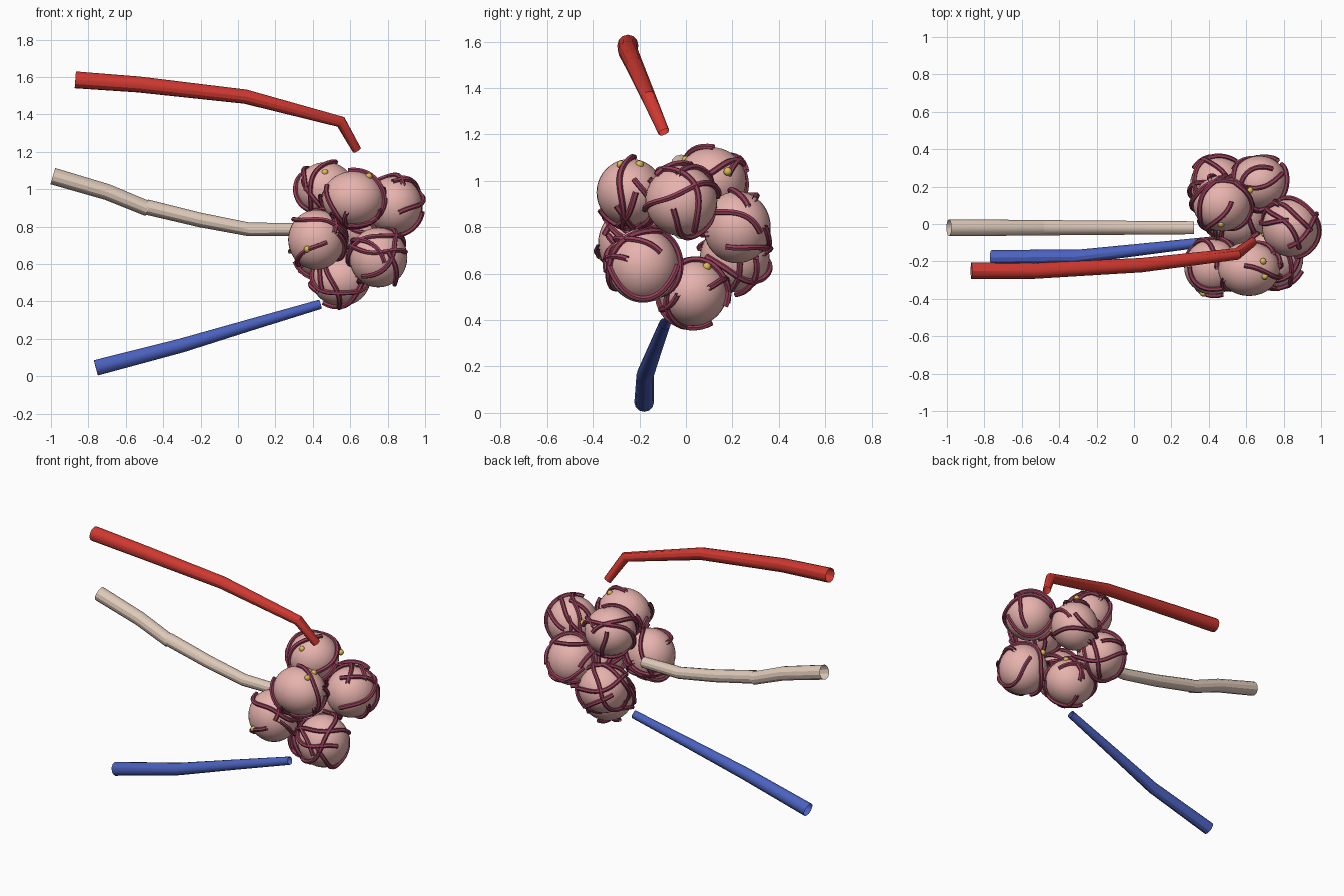
import bpy, math, random
from mathutils import Vector, Matrix

if "Cube" in bpy.data.objects:
    bpy.data.objects.remove(bpy.data.objects["Cube"])

random.seed(7)


def material(name, color):
    m = bpy.data.materials.new(name)
    m.diffuse_color = (*color, 1)
    m.use_nodes = True
    m.node_tree.nodes["Principled BSDF"].inputs["Base Color"].default_value = m.diffuse_color
    return m


PINK = material("pink", (0.80, 0.45, 0.42))
WINE = material("wine", (0.30, 0.05, 0.10))
RED = material("red", (0.62, 0.04, 0.03))
BLUE = material("blue", (0.07, 0.12, 0.52))
BEIGE = material("beige", (0.72, 0.58, 0.48))
GOLD = material("gold", (0.70, 0.50, 0.08))


def tubes(name, paths, radius, mat, res):
    """Open tubes along polylines; a point may carry its own radius factor."""
    cu = bpy.data.curves.new(name, "CURVE")
    cu.dimensions = "3D"
    cu.bevel_depth = radius
    cu.bevel_resolution = res
    for path in paths:
        sp = cu.splines.new("POLY")
        sp.points.add(len(path) - 1)
        for p, q in zip(sp.points, path):
            p.co = (*q[:3], 1)
            p.radius = q[3] if len(q) > 3 else 1
    ob = bpy.data.objects.new(name, cu)
    bpy.context.collection.objects.link(ob)
    bpy.ops.object.select_all(action="DESELECT")
    ob.select_set(True)
    bpy.context.view_layer.objects.active = ob
    bpy.ops.object.convert(target="MESH")
    ob = bpy.context.object
    ob.data.materials.clear()
    ob.data.materials.append(mat)
    bpy.ops.object.shade_smooth_by_angle()


def ball(name, loc, scale, mat, seg, rings):
    bpy.ops.mesh.primitive_uv_sphere_add(segments=seg, ring_count=rings, radius=1, location=loc)
    ob = bpy.context.object
    ob.name = name
    ob.scale = scale
    ob.data.materials.append(mat)
    bpy.ops.object.shade_smooth()


# Air tube in two overlapping lengths
tubes("airway_outer", [[(-0.99, -0.02, 1.07, 1.05), (-0.70, -0.02, 0.985, 1), (-0.48, -0.02, 0.895, 0.95)]],
      0.043, BEIGE, 4)
tubes("airway_inner", [[(-0.49, -0.02, 0.905, 0.95), (-0.20, -0.02, 0.835, 0.9),
                        (0.06, -0.02, 0.785, 0.85), (0.32, -0.02, 0.785, 0.8)]], 0.043, BEIGE, 4)

# Supply and return vessels
tubes("artery", [[(-0.87, -0.25, 1.585, 1), (-0.53, -0.25, 1.56, 0.95), (0.04, -0.22, 1.495, 0.85),
                  (0.55, -0.16, 1.36, 0.7), (0.635, -0.095, 1.21, 0.55)]], 0.045, RED, 4)
tubes("vein", [[(-0.76, -0.18, 0.045, 1), (-0.30, -0.175, 0.165, 0.9), (0.05, -0.135, 0.27, 0.75),
                (0.44, -0.09, 0.385, 0.6)]], 0.042, BLUE, 4)

# Air sacs: centre and radii
SACS = [
    ((0.47, 0.11, 1.00), (0.155, 0.150, 0.145)),
    ((0.615, -0.24, 0.95), (0.165, 0.145, 0.145)),
    ((0.835, -0.02, 0.915), (0.150, 0.155, 0.153)),
    ((0.67, 0.22, 0.80), (0.150, 0.145, 0.155)),
    ((0.75, -0.185, 0.635), (0.155, 0.153, 0.160)),
    ((0.55, 0.03, 0.52), (0.158, 0.148, 0.145)),
    ((0.42, -0.23, 0.73), (0.152, 0.148, 0.160)),
    ((0.45, 0.21, 0.67), (0.150, 0.150, 0.150)),
]
for i, (c, r) in enumerate(SACS):
    ball(f"air_sac_{i + 1}", c, r, PINK, 32, 20)
    # Capillary arcs wrapped round the sac
    arcs = []
    for k in range(6):
        axis = Vector((random.gauss(0, 1), random.gauss(0, 1), random.gauss(0, 1))).normalized()
        rot = axis.to_track_quat("Z", "Y").to_matrix()
        start, sweep = random.uniform(0, math.tau), random.uniform(2.6, 4.2)
        shift = random.uniform(-0.4, 0.4)
        arc = []
        for j in range(25):
            t = start + sweep * j / 24
            h = shift + 0.08 * math.sin(3 * t)
            w = math.sqrt(1 - h * h)
            d = rot @ Vector((w * math.cos(t), w * math.sin(t), h)) * 1.06
            arc.append(tuple(c[n] + d[n] * r[n] for n in range(3)))
        arcs.append(arc)
    tubes(f"capillaries_{i + 1}", arcs, 0.013, WINE, 1)

# Small cells sitting on the sacs
CELLS = [(0.465, 0.0, 1.09), (0.70, -0.28, 1.07), (0.69, -0.20, 1.07), (0.62, 0.18, 1.04),
         (0.37, -0.37, 0.68), (0.63, 0.09, 0.63), (0.70, -0.055, 0.72), (0.70, 0.02, 0.85)]
for i, p in enumerate(CELLS):
    ball(f"surface_cell_{i + 1}", p, (0.018,) * 3, GOLD, 12, 8)
